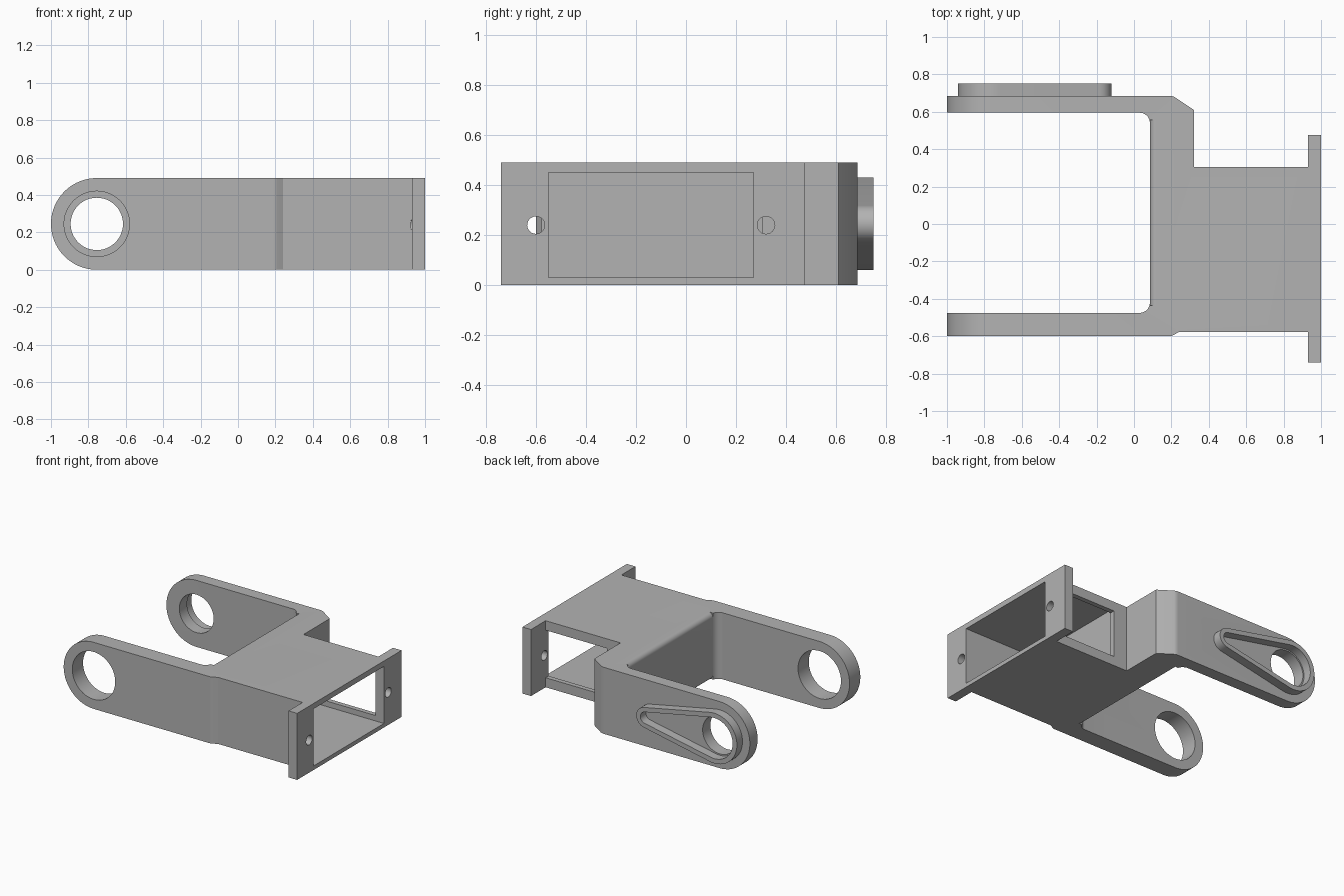
import bpy, bmesh
from math import sin, cos, pi, radians, acos
from mathutils import Vector

if "Cube" in bpy.data.objects:
    bpy.data.objects.remove(bpy.data.objects["Cube"])

H = 0.49                 # overall height
MID = H / 2
PIVOT = -0.755           # x of the arm holes

grey = bpy.data.materials.new("plain grey")
grey.use_nodes = True
grey.diffuse_color = (0.45, 0.45, 0.45, 1)
grey.node_tree.nodes["Principled BSDF"].inputs["Base Color"].default_value = grey.diffuse_color


def prism(name, points, lo, hi, axis):
    """Extrude a closed 2D profile along an axis: z uses (x, y), y uses (x, z), x uses (y, z)."""
    place = {"z": lambda a, b, t: (a, b, t),
             "y": lambda a, b, t: (a, t, b),
             "x": lambda a, b, t: (t, a, b)}[axis]
    bm = bmesh.new()
    face = bm.faces.new([bm.verts.new(place(a, b, lo)) for a, b in points])
    side = bmesh.ops.extrude_face_region(bm, geom=[face])
    moved = [v for v in side["geom"] if isinstance(v, bmesh.types.BMVert)]
    bmesh.ops.translate(bm, verts=moved, vec=Vector(place(0, 0, hi - lo)))
    bmesh.ops.recalc_face_normals(bm, faces=bm.faces)
    mesh = bpy.data.meshes.new(name)
    bm.to_mesh(mesh)
    bm.free()
    mesh.materials.append(grey)
    obj = bpy.data.objects.new(name, mesh)
    bpy.context.collection.objects.link(obj)
    return obj


def arc(cx, cy, r, start, end, n=12):
    steps = [radians(start + (end - start) * i / n) for i in range(n + 1)]
    return [(cx + r * cos(t), cy + r * sin(t)) for t in steps]


def circle(cx, cy, r, n=48):
    return arc(cx, cy, r, 0, 360, n)[:-1]


def box(a0, a1, b0, b1):
    return [(a0, b0), (a1, b0), (a1, b1), (a0, b1)]


def teardrop(r_big, r_small, x_small):
    """Two circles joined by their outer tangents."""
    t = acos((r_big - r_small) / (x_small - PIVOT)) * 180 / pi
    return (arc(PIVOT, MID, r_big, t, 360 - t, 36)
            + arc(x_small, MID, r_small, -t, t, 16))


def combine(target, tool, operation="DIFFERENCE"):
    mod = target.modifiers.new(operation.lower(), "BOOLEAN")
    mod.operation, mod.object, mod.solver = operation, tool, "EXACT"
    bpy.context.view_layer.objects.active = target
    bpy.ops.object.modifier_apply(modifier=mod.name)
    bpy.data.objects.remove(tool)


# Plan outline of the fork, body and end flange
plan = [(-1, -0.6)] + arc(0.19, -0.56, 0.04, -90, -60, 4) + [
    (0.24, -0.577), (0.93, -0.577), (0.93, -0.74), (1, -0.74), (1, 0.475),
    (0.93, 0.475), (0.93, 0.305), (0.32, 0.305), (0.32, 0.61)]
plan += arc(0.19, 0.625, 0.06, 60, 90, 5) + [(-1, 0.685), (-1, 0.595)]
plan += arc(0.03, 0.54, 0.055, 90, 0) + arc(0.03, -0.42, 0.055, 0, -90) + [(-1, -0.475)]
bracket = prism("fork_bracket", plan, 0, H, "z")

# Round the arm ends
rounded = arc(PIVOT, MID, MID, 90, 270, 40) + [(1.2, 0), (1.2, H)]
combine(bracket, prism("end_rounder", rounded, -1, 1, "y"), "INTERSECT")

# Raised teardrop boss on the rear arm
boss = prism("rear_boss", teardrop(0.185, 0.075, -0.195), 0.64, 0.75, "y")
combine(bracket, boss, "UNION")
combine(bracket, prism("boss_recess", teardrop(0.15, 0.042, -0.195), 0.685, 0.8, "y"))

# Pivot holes, the front one wider
combine(bracket, prism("front_hole", circle(PIVOT, MID, 0.175), -0.8, -0.3, "y"))
combine(bracket, prism("rear_hole", circle(PIVOT, MID, 0.14), 0.4, 0.9, "y"))

# Pocket through the flange, window in the rear wall, two screw holes
combine(bracket, prism("pocket", box(-0.55, 0.27, 0.03, 0.45), 0.42, 1.2, "x"))
combine(bracket, prism("window", box(0.43, 0.93, 0.07, 0.42), 0.2, 0.4, "y"))
for y in (-0.6, 0.32):
    combine(bracket, prism("screw_hole", circle(y, 0.24, 0.035, 24), 0.925, 1.1, "x"))

# Rounded upper and lower edges of the cross wall
R = 0.035
WALL = 0.085
upper = arc(WALL + R, H - R, R, 180, 90, 8) + [(WALL + R, H + 0.1), (WALL - 0.02, H + 0.1), (WALL - 0.02, H - R)]
lower = [(x, H - z) for x, z in upper]
for profile in (upper, lower):
    combine(bracket, prism("edge_rounder", profile, -0.435, 0.555, "y"))

# Smooth curved faces, keep corners sharp
bpy.ops.object.select_all(action="DESELECT")
bracket.select_set(True)
bpy.context.view_layer.objects.active = bracket
bpy.ops.object.shade_smooth_by_angle(angle=radians(28))
